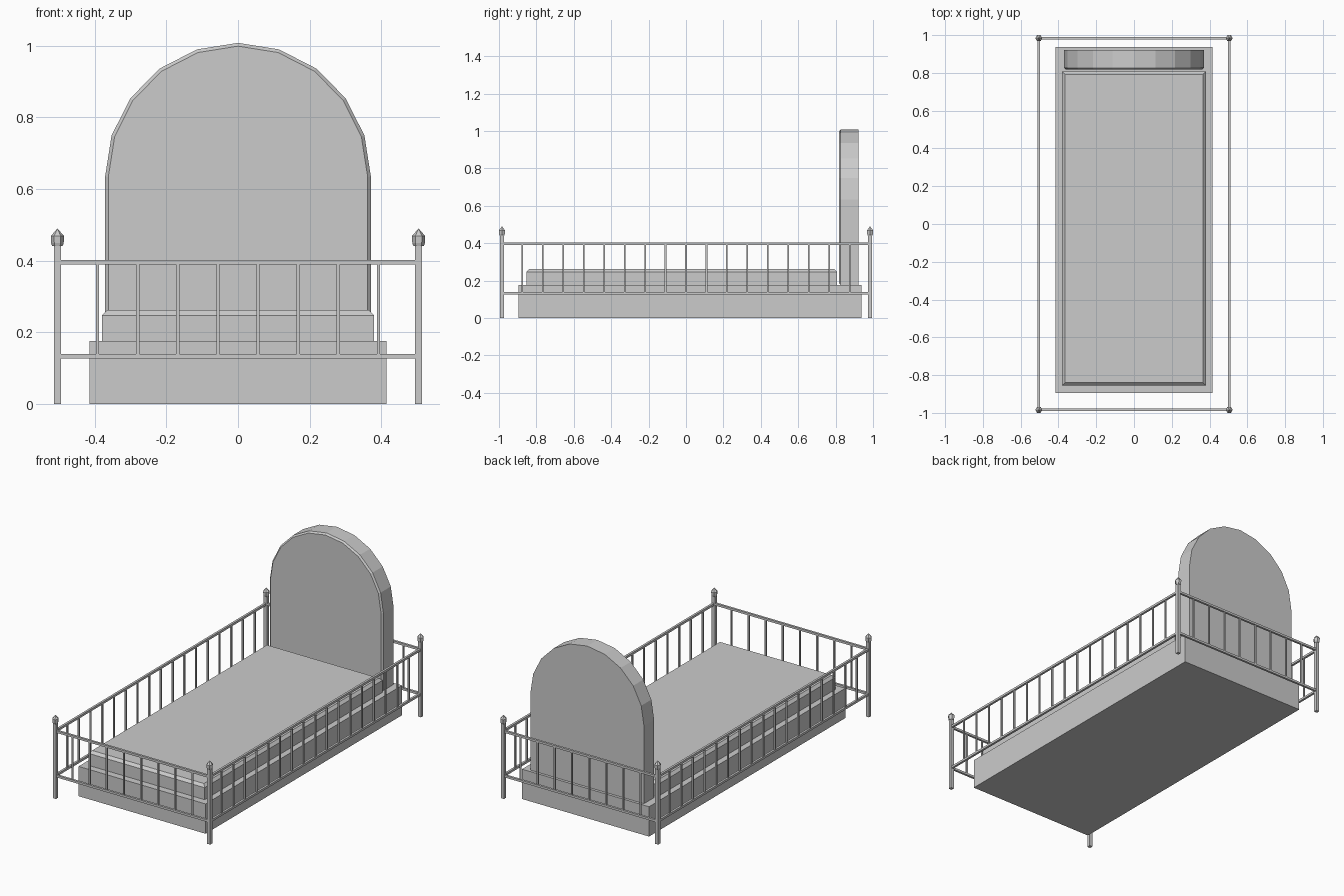
import bpy, bmesh, math

cube = bpy.data.objects.get("Cube")
if cube:
    bpy.data.objects.remove(cube, do_unlink=True)

stone = bpy.data.materials.new("plain_grey")
stone.use_nodes = True
GREY = (0.6, 0.6, 0.6, 1)
stone.diffuse_color = GREY
stone.node_tree.nodes["Principled BSDF"].inputs["Base Color"].default_value = GREY


def finish(name, bm):
    bmesh.ops.recalc_face_normals(bm, faces=bm.faces)
    mesh = bpy.data.meshes.new(name)
    bm.to_mesh(mesh)
    bm.free()
    mesh.materials.append(stone)
    obj = bpy.data.objects.new(name, mesh)
    bpy.context.collection.objects.link(obj)
    return obj


def add_box(bm, lo, hi):
    verts = bmesh.ops.create_cube(bm, size=1)["verts"]
    for v in verts:
        v.co = [a + (b - a) * (c + 0.5) for a, b, c in zip(lo, hi, v.co)]
    return verts


def bevel(bm, edges, width):
    bmesh.ops.bevel(bm, geom=edges, offset=width, segments=1,
                    affect='EDGES', profile=0.5)


# Plinth
bm = bmesh.new()
add_box(bm, (-0.415, -0.895, 0), (0.415, 0.938, 0.176))
finish("plinth", bm)

# Cover slab with chamfered top edges
bm = bmesh.new()
add_box(bm, (-0.38, -0.854, 0.176), (0.38, 0.807, 0.262))
bevel(bm, [e for e in bm.edges if all(v.co.z > 0.25 for v in e.verts)], 0.015)
finish("cover_slab", bm)

# Arched headstone with a chamfered front edge
bm = bmesh.new()
SPRING, HALF, RISE, SEGMENTS = 0.634, 0.371, 0.374, 10
FRONT, BACK = 0.818, 0.922
outline = [(HALF, 0.176)]
for i in range(SEGMENTS + 1):
    a = math.pi * i / SEGMENTS
    outline.append((HALF * math.cos(a), SPRING + RISE * math.sin(a)))
outline.append((-HALF, 0.176))
face = bm.faces.new([bm.verts.new((x, FRONT, z)) for x, z in outline])
grown = bmesh.ops.extrude_face_region(bm, geom=[face])["geom"]
for v in grown:
    if isinstance(v, bmesh.types.BMVert):
        v.co.y = BACK
if not face.is_valid or len(bm.faces) < len(outline) + 2:
    bm.faces.new([v for v in bm.verts if v.co.y == min(w.co.y for w in bm.verts)])
bmesh.ops.recalc_face_normals(bm, faces=bm.faces)
middle = (FRONT + BACK) / 2
bevel(bm, [e for e in bm.edges if all(v.co.y < middle for v in e.verts)], 0.009)
finish("headstone", bm)

# Fence
PX, PY = 0.504, 0.984
POST, RAIL, BAR = 0.01, 0.0065, 0.0045
LOW, HIGH = 0.133, 0.396
CORNERS = [(sx * PX, sy * PY) for sx in (-1, 1) for sy in (-1, 1)]

bm = bmesh.new()
for x, y in CORNERS:
    add_box(bm, (x - POST, y - POST, 0), (x + POST, y + POST, 0.445))
finish("fence_posts", bm)

# Six-sided pointed finials
bm = bmesh.new()
for x, y in CORNERS:
    rings = []
    for r, z in ((0.0145, 0.441), (0.0175, 0.449), (0.0185, 0.469)):
        rings.append([bm.verts.new((x + r * math.cos(k * math.pi / 3),
                                    y + r * math.sin(k * math.pi / 3), z))
                      for k in range(6)])
    tip = bm.verts.new((x, y, 0.49))
    bm.faces.new(rings[0])
    for k in range(6):
        n = (k + 1) % 6
        for a, b in zip(rings, rings[1:]):
            bm.faces.new((a[k], a[n], b[n], b[k]))
        bm.faces.new((rings[-1][k], rings[-1][n], tip))
finish("fence_finials", bm)

bm = bmesh.new()
for z in (LOW, HIGH):
    for s in (-1, 1):
        x, y = s * PX, s * PY
        add_box(bm, (x - RAIL, -PY, z - RAIL), (x + RAIL, PY, z + RAIL))
        add_box(bm, (-PX, y - RAIL, z - RAIL), (PX, y + RAIL, z + RAIL))
finish("fence_rails", bm)

# Evenly spaced upright bars on all four sides
bm = bmesh.new()
spots = []
for s in (-1, 1):
    spots += [(-PX + 2 * PX * i / 9, s * PY) for i in range(1, 9)]
    spots += [(s * PX, -PY + 2 * PY * i / 18) for i in range(1, 18)]
for x, y in spots:
    add_box(bm, (x - BAR, y - BAR, LOW), (x + BAR, y + BAR, HIGH))
finish("fence_bars", bm)
